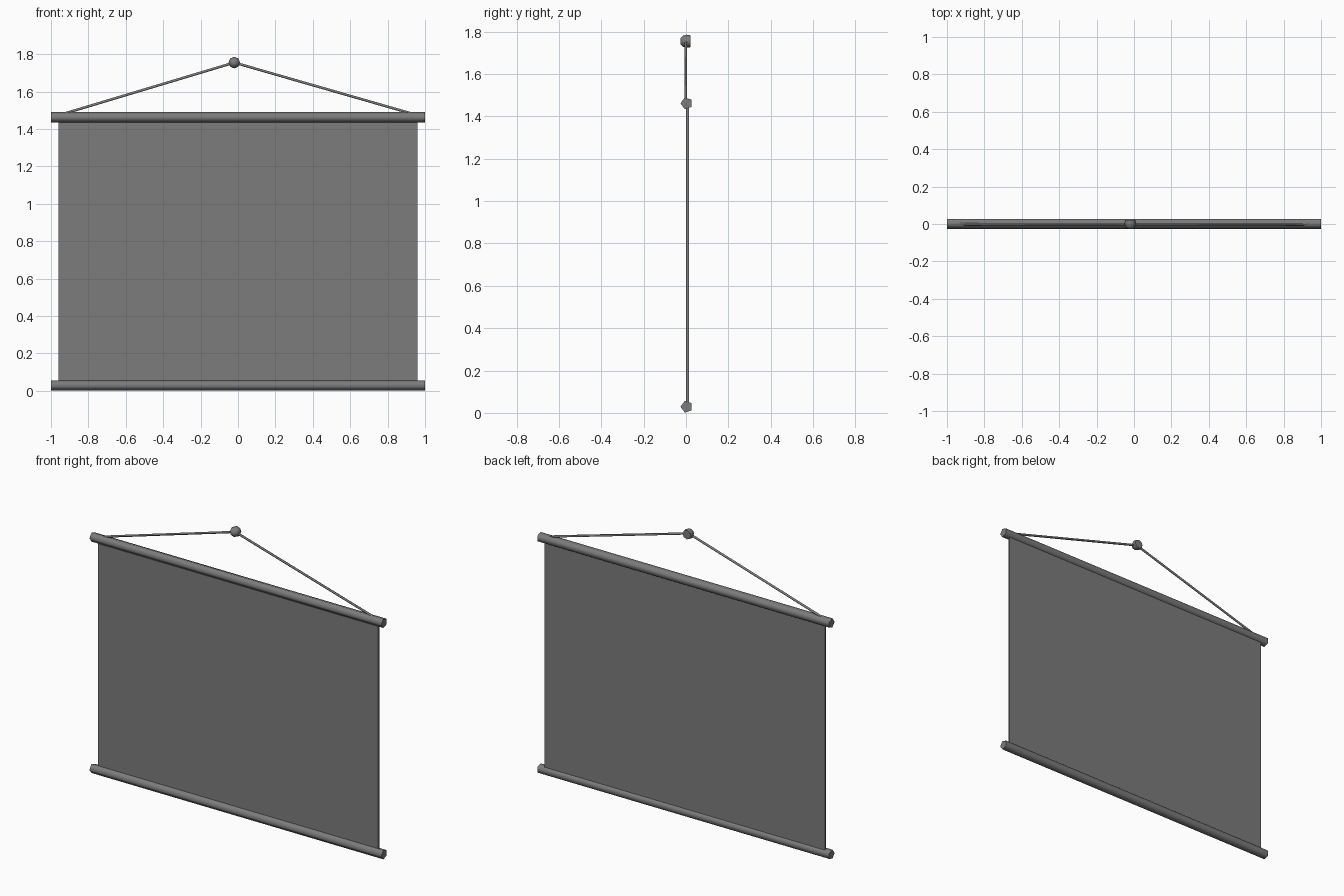
import bpy, bmesh, math
from mathutils import Vector, Matrix

old = bpy.data.objects.get("Cube")
if old:
    bpy.data.objects.remove(old, do_unlink=True)

grey = bpy.data.materials.new("mid grey")
grey.use_nodes = True
colour = (0.2, 0.2, 0.2, 1)
grey.diffuse_color = colour
grey.node_tree.nodes["Principled BSDF"].inputs["Base Color"].default_value = colour


def finish(name, bm, smooth=None):
    bmesh.ops.recalc_face_normals(bm, faces=bm.faces)
    mesh = bpy.data.meshes.new(name)
    bm.to_mesh(mesh)
    bm.free()
    mesh.materials.append(grey)
    obj = bpy.data.objects.new(name, mesh)
    bpy.context.collection.objects.link(obj)
    if smooth:
        bpy.ops.object.select_all(action='DESELECT')
        obj.select_set(True)
        bpy.context.view_layer.objects.active = obj
        bpy.ops.object.shade_smooth_by_angle(angle=math.radians(smooth))
    return obj


def prism(name, start, end, radius, sides):
    """Straight bar with one edge facing the front."""
    start, end = Vector(start), Vector(end)
    axis = (end - start).normalized()
    front = Vector((0, -1, 0))
    side = axis.cross(front)
    bm = bmesh.new()
    rings = []
    for p in (start, end):
        rings.append([bm.verts.new(p + radius * (front * math.cos(a) + side * math.sin(a)))
                      for a in (math.tau * i / sides for i in range(sides))])
    for i in range(sides):
        j = (i + 1) % sides
        bm.faces.new((rings[0][i], rings[0][j], rings[1][j], rings[1][i]))
    bm.faces.new(rings[0])
    bm.faces.new(rings[1])
    return finish(name, bm, 75)


# Five-sided rods along the top and bottom edges
for name, z in (("bottom_rod", 0.029), ("top_rod", 1.462)):
    prism(name, (-1, 0.003, z), (1, 0.003, z), 0.029, 5)

# Thin hanging sheet
bm = bmesh.new()
bmesh.ops.create_cube(bm, size=1, matrix=Matrix.Translation((0, 0.007, 0.745))
                      @ Matrix.Diagonal((1.92, 0.012, 1.43, 1)))
finish("sheet", bm)

# Cords from the top rod to the hanging knob
knob = Vector((-0.02, 0, 1.755))
for name, x in (("left_cord", 0.93), ("right_cord", -0.93)):
    prism(name, (x, 0, 1.482), knob, 0.007, 5)

# Faceted knob: domed front, flat back
bm = bmesh.new()
rings = []
for y, r in ((-0.027, 0.014), (-0.014, 0.026), (0, 0.031), (0.021, 0.028)):
    rings.append([bm.verts.new(knob + Vector((r * math.sin(a), y, r * math.cos(a))))
                  for a in (math.tau * i / 8 for i in range(8))])
for a, b in zip(rings, rings[1:]):
    for i in range(8):
        j = (i + 1) % 8
        bm.faces.new((a[i], a[j], b[j], b[i]))
bm.faces.new(rings[0])
bm.faces.new(rings[-1])
finish("knob", bm, 50)
